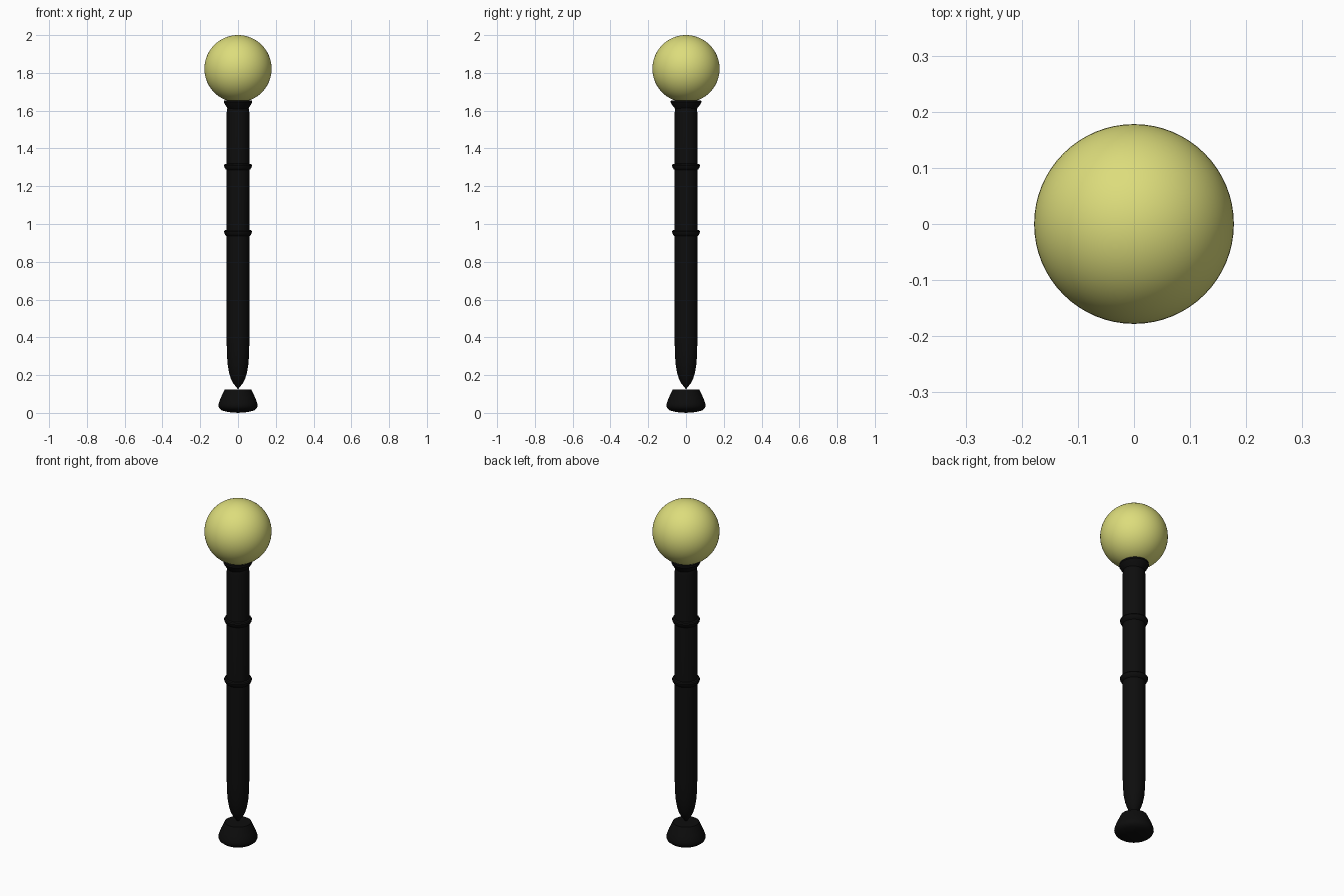
import bpy, math

if "Cube" in bpy.data.objects:
    bpy.data.objects.remove(bpy.data.objects["Cube"])


def material(name, rgb):
    m = bpy.data.materials.new(name)
    m.diffuse_color = (*rgb, 1)
    m.use_nodes = True
    m.node_tree.nodes["Principled BSDF"].inputs["Base Color"].default_value = m.diffuse_color
    return m


black = material("black iron", (0.004, 0.004, 0.004))
yellow = material("pale yellow glass", (0.72, 0.72, 0.2))


def lathe(name, profile, mat, sides=48, sx=1.0, angle=35):
    """Revolve (radius, z) points about z; zero radius closes to a point."""
    verts, rings, faces = [], [], []
    for r, z in profile:
        n = 1 if r == 0 else sides
        rings.append(range(len(verts), len(verts) + n))
        for i in range(n):
            a = 2 * math.pi * i / sides
            verts.append((sx * r * math.cos(a), r * math.sin(a), z))
    for a, b in zip(rings, rings[1:]):
        for i in range(sides):
            j = (i + 1) % sides
            if len(a) == 1:
                faces.append((a[0], b[j], b[i]))
            elif len(b) == 1:
                faces.append((a[i], a[j], b[0]))
            else:
                faces.append((a[i], a[j], b[j], b[i]))
    me = bpy.data.meshes.new(name)
    me.from_pydata(verts, [], faces)
    me.materials.append(mat)
    ob = bpy.data.objects.new(name, me)
    bpy.context.collection.objects.link(ob)
    bpy.ops.object.select_all(action='DESELECT')
    ob.select_set(True)
    bpy.context.view_layer.objects.active = ob
    bpy.ops.object.shade_smooth_by_angle(angle=math.radians(angle))
    return ob


# flared foot with a gently rounded underside
lathe("foot", [(0, 0), (0.05, 0.004), (0.085, 0.013), (0.099, 0.024),
               (0.104, 0.036), (0.102, 0.05), (0.092, 0.078),
               (0.07, 0.125), (0, 0.125)], black)

# post narrowing to a point at the bottom
lathe("post", [(0, 0.125), (0.012, 0.14), (0.026, 0.158), (0.038, 0.182),
               (0.047, 0.212), (0.054, 0.25), (0.058, 0.3), (0.06, 0.37),
               (0.06, 1.59), (0.057, 1.61), (0.052, 1.63), (0, 1.63)], black)

# two bands around the post
for name, z in (("lower_band", 0.953), ("upper_band", 1.303)):
    lathe(name, [(0.057, z - 0.019), (0.066, z - 0.013), (0.072, z - 0.002),
                 (0.074, z + 0.007), (0.07, z + 0.014), (0.057, z + 0.017)], black)

# slightly oval collar holding the globe
lathe("collar", [(0, 1.607), (0.056, 1.607), (0.064, 1.618), (0.075, 1.632),
                 (0.082, 1.645), (0.08, 1.655), (0, 1.655)], black, sx=0.92)

# glass globe
R, C, N = 0.178, 1.822, 32
globe = [(R * math.sin(math.pi * i / N), C - R * math.cos(math.pi * i / N))
         for i in range(1, N)]
lathe("globe", [(0, C - R)] + globe + [(0, C + R)], yellow, sides=64)
